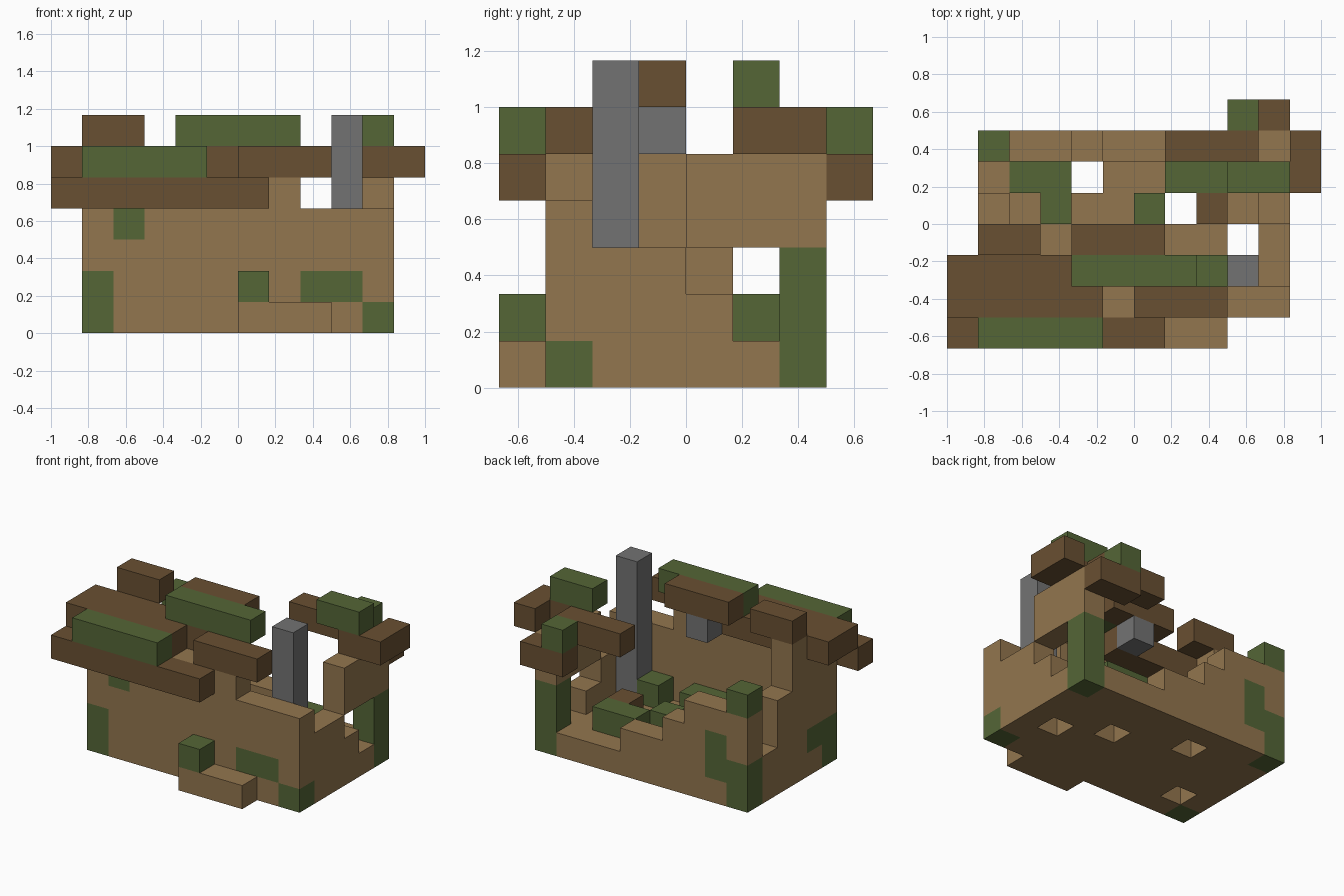
import bpy, bmesh
from mathutils import Vector

CELL = 1 / 6
ORIGIN = Vector((-1, -4 * CELL, 0))

cube = bpy.data.objects.get("Cube")
if cube:
    bpy.data.objects.remove(cube, do_unlink=True)


def material(name, rgb):
    mat = bpy.data.materials.new(name)
    mat.use_nodes = True
    mat.diffuse_color = (*rgb, 1)
    mat.node_tree.nodes["Principled BSDF"].inputs["Base Color"].default_value = (*rgb, 1)
    return mat


PLASTER = material("tan_plaster", (0.29, 0.18, 0.077))
WOOD = material("brown_wood", (0.141, 0.08, 0.032))
MOSS = material("green_moss", (0.089, 0.133, 0.037))
STONE = material("grey_stone", (0.171, 0.171, 0.171))


def span(a, b):
    return range(a, b + 1)


def blocks(name, cells, mat, mossy=()):
    """One mesh with only the outer faces of a set of grid cells."""
    cells, mossy = set(cells), set(mossy)
    bm = bmesh.new()
    for cell in cells:
        for axis in range(3):
            for side in (0, 1):
                near = list(cell)
                near[axis] += 2 * side - 1
                if tuple(near) in cells:
                    continue
                u, v = Vector(), Vector()
                u[(axis + 1) % 3] = v[(axis + 2) % 3] = 1
                p = Vector(cell)
                p[axis] += side
                ring = [p, p + u, p + u + v, p + v]
                if not side:
                    ring.reverse()
                face = bm.faces.new([bm.verts.new(ORIGIN + q * CELL) for q in ring])
                face.material_index = int(cell in mossy)
    bmesh.ops.remove_doubles(bm, verts=bm.verts[:], dist=0.001)
    bmesh.ops.dissolve_limit(bm, angle_limit=0.01, verts=bm.verts[:],
                             edges=bm.edges[:], delimit={'MATERIAL', 'NORMAL'})
    mesh = bpy.data.meshes.new(name)
    bm.to_mesh(mesh)
    bm.free()
    mesh.materials.append(mat)
    if mossy:
        mesh.materials.append(MOSS)
    obj = bpy.data.objects.new(name, mesh)
    bpy.context.collection.objects.link(obj)


def box(name, mat, x, y, z):
    """Block covering inclusive cell ranges."""
    blocks(name, [(i, j, k) for i in span(*x) for j in span(*y) for k in span(*z)], mat)


# Floor with missing tiles
holes = {(2, 2), (4, 5), (7, 4), (9, 3)}
shell = {(i, j, 0) for i in span(1, 10) for j in span(1, 6) if (i, j) not in holes}

# Crumbling walls, given by their height in cells
front = [5] * 7 + [4] * 3
back = [5, 4, 4, 3, 2, 2, 1, 1, 1, 5]
right_end = [4, 3, 3, 2, 1, 5]
left_end = [5, 5, 6, 4, 2, 5]
for n in range(10):
    shell |= {(n + 1, 1, k) for k in range(front[n])}
    shell |= {(n + 1, 6, k) for k in range(back[n])}
for n in range(6):
    shell |= {(10, n + 1, k) for k in range(right_end[n])}
    shell |= {(1, n + 1, k) for k in range(left_end[n])}

# Remaining wall above the side opening
shell |= {(10, j, k) for j in (4, 5) for k in (3, 4)}

# Moss growing on the walls
moss = {(1, 1, 0), (1, 1, 1), (1, 2, 1), (2, 1, 3), (8, 1, 1), (9, 1, 1), (10, 1, 0),
        (2, 6, 1), (2, 6, 2), (1, 6, 0), (1, 6, 1), (1, 6, 4)}
moss |= {(10, 6, k) for k in range(3)}
blocks("ruined_walls", shell, PLASTER, moss)

# Front step
box("front_step", PLASTER, (6, 8), (0, 0), (0, 0))
box("step_moss", MOSS, (6, 6), (0, 0), (1, 1))

# Chimney and its broken piece
box("chimney", STONE, (9, 9), (2, 2), (1, 6))
box("hanging_stone", STONE, (5, 5), (3, 3), (5, 5))

# Roof beams
box("front_eave_beam", WOOD, (0, 6), (0, 0), (4, 4))
roof = [(i, 1, 5) for i in span(0, 4)] + [(i, 2, 5) for i in span(0, 5)]
blocks("front_roof_slab", roof, WOOD)
box("front_wall_beam", WOOD, (6, 8), (1, 1), (5, 5))
box("ridge_beam_left", WOOD, (1, 2), (3, 3), (6, 6))
box("ridge_beam_middle", WOOD, (4, 6), (3, 3), (6, 6))
box("back_wall_beam", WOOD, (7, 9), (6, 6), (5, 5))
blocks("back_corner_beam", [(10, 5, 5), (11, 5, 5), (11, 6, 5)], WOOD)
box("back_eave_beam", WOOD, (9, 10), (7, 7), (4, 4))

# Moss on the roof
box("front_eave_moss", MOSS, (1, 4), (0, 0), (5, 5))
box("ridge_moss", MOSS, (4, 7), (2, 2), (6, 6))
box("back_corner_moss", MOSS, (9, 10), (5, 5), (6, 6))
box("back_eave_moss", MOSS, (9, 9), (7, 7), (5, 5))

# Rubble lying on the floor
blocks("floor_moss_left", [(2, 5, 1), (3, 5, 1), (3, 4, 1)], MOSS)
box("floor_moss_back", MOSS, (7, 8), (5, 5), (1, 1))
box("floor_moss_middle", MOSS, (6, 6), (4, 4), (1, 1))
box("floor_moss_front", MOSS, (5, 6), (2, 2), (1, 1))
box("floor_moss_chimney", MOSS, (8, 8), (2, 2), (1, 1))
box("fallen_wood", WOOD, (8, 8), (4, 4), (1, 1))
